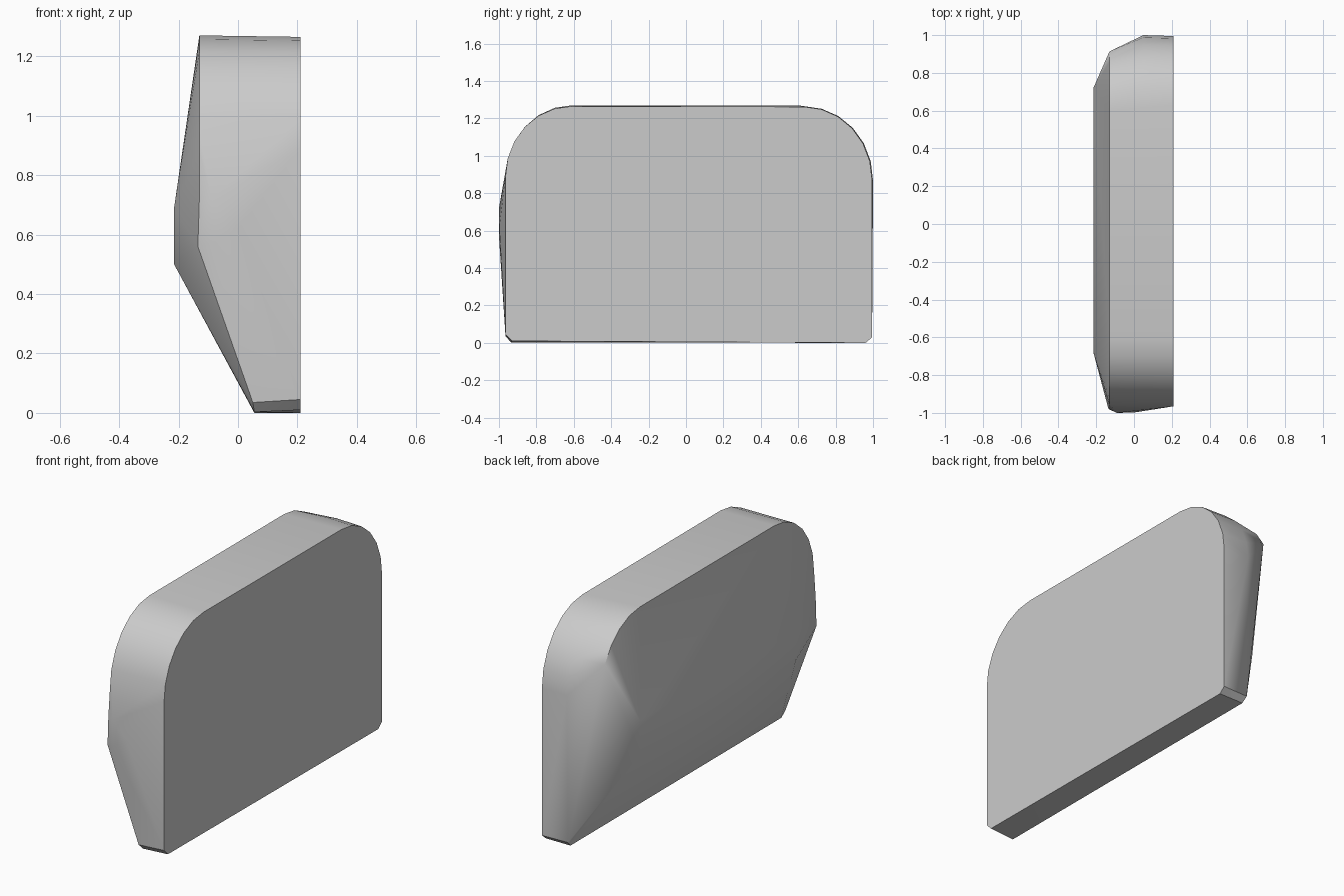
import bpy, bmesh, math

cube = bpy.data.objects.get("Cube")
if cube:
    bpy.data.objects.remove(cube, do_unlink=True)

grey = bpy.data.materials.new("plain_grey")
grey.use_nodes = True
grey.diffuse_color = (0.6, 0.6, 0.6, 1)
grey.node_tree.nodes["Principled BSDF"].inputs["Base Color"].default_value = (0.6, 0.6, 0.6, 1)


def corner(x, cy, cz, ry, rz, side, start=0, steps=6):
    """Rounded upper corner in the y-z plane, from the side up to the top."""
    pts = []
    for i in range(steps + 1):
        a = math.radians(start + (90 - start) * i / steps)
        pts.append((x, cy + side * ry * math.cos(a), cz + rz * math.sin(a)))
    return pts


# Flat face outline
points = corner(0.21, -0.61, 0.89, 0.355, 0.375, -1)
points += corner(0.21, 0.63, 0.87, 0.365, 0.392, 1)
points += [(0.21, -0.965, 0.045), (0.21, -0.93, 0.01),
           (0.21, 0.995, 0.03), (0.21, 0.96, 0.0)]

# Rear shoulder outline
points += corner(-0.13, -0.61, 0.88, 0.355, 0.39, -1)
points += corner(-0.13, 0.6, 0.88, 0.355, 0.39, 1, start=28, steps=4)
points += [(-0.135, -0.98, 0.56), (-0.13, -0.98, 0.72)]

# Bulge on the front end and straight far end
points += [(-0.09, -1.0, 0.57), (-0.09, -1.0, 0.72), (0.0, -0.998, 0.62)]
points += corner(0.05, 0.63, 0.87, 0.37, 0.395, 1)

# Rear ridge
points += [(-0.215, y, z) for y, z in
           ((-0.68, 0.5), (-0.68, 0.69), (0.72, 0.69), (0.72, 0.5))]

# Narrow base
points += [(0.05, -0.965, 0.035), (0.055, -0.935, 0.003),
           (0.05, 0.99, 0.03), (0.055, 0.96, 0.0)]

# Wrap the outlines in one convex shell
bm = bmesh.new()
for p in points:
    bm.verts.new(p)
hull = bmesh.ops.convex_hull(bm, input=bm.verts)
loose = {v for v in hull["geom_interior"] + hull["geom_unused"]
         if isinstance(v, bmesh.types.BMVert)}
bmesh.ops.delete(bm, geom=list(loose), context="VERTS")
bmesh.ops.dissolve_limit(bm, angle_limit=math.radians(1),
                         verts=bm.verts, edges=bm.edges)
bmesh.ops.recalc_face_normals(bm, faces=bm.faces)

mesh = bpy.data.meshes.new("rounded_panel")
bm.to_mesh(mesh)
bm.free()
mesh.materials.append(grey)
panel = bpy.data.objects.new("rounded_panel", mesh)
bpy.context.collection.objects.link(panel)

bpy.ops.object.select_all(action="DESELECT")
panel.select_set(True)
bpy.context.view_layer.objects.active = panel
bpy.ops.object.shade_smooth_by_angle(angle=math.radians(30))
